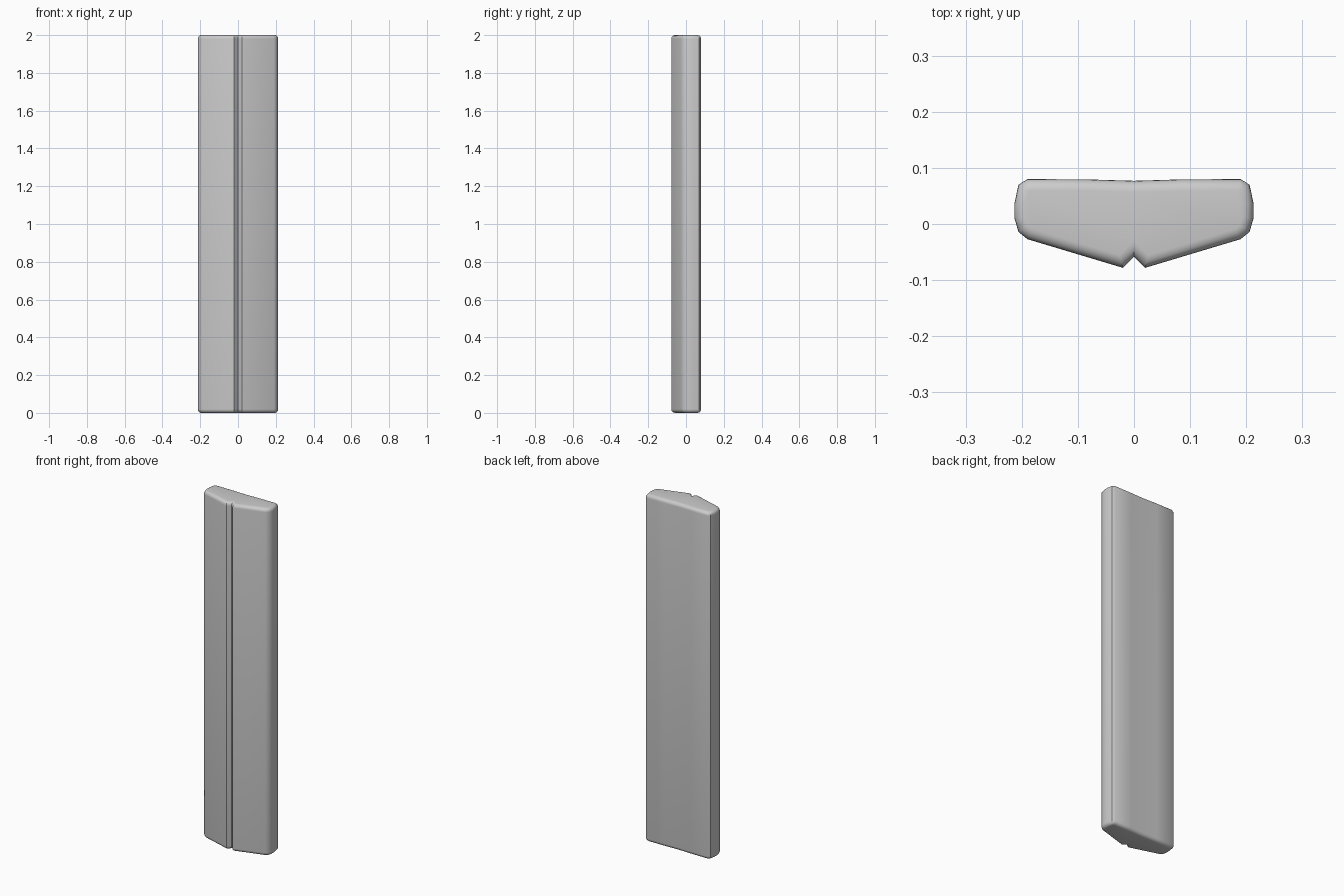
import bpy, bmesh, math
from mathutils import Vector

if "Cube" in bpy.data.objects:
    bpy.data.objects.remove(bpy.data.objects["Cube"])

# Right half of the cross-section, from the front groove round to the back centre
half = [(0, -0.058), (0.02, -0.078), (0.19, -0.027), (0.206, -0.014),
        (0.213, 0.01), (0.213, 0.037), (0.206, 0.07), (0.19, 0.08),
        (0.085, 0.0795), (0, 0.077)]
profile = [Vector(p) for p in half]
profile += [Vector((-x, y)) for x, y in reversed(half[1:-1])]


def inset(points, d):
    """Move each side of a counter-clockwise outline inward by d."""
    result = []
    for i, p in enumerate(points):
        a = (p - points[i - 1]).normalized()
        b = (points[(i + 1) % len(points)] - p).normalized()
        na, nb = Vector((-a.y, a.x)), Vector((-b.y, b.x))
        result.append(p + (na + nb) * d / (1 + na.dot(nb)))
    return result


# Stack of outlines with rounded edges at both ends
height, radius, steps = 2.0, 0.02, 5
levels = []
for i in range(steps + 1):
    t = math.pi / 2 * i / steps
    levels.append((radius * (1 - math.cos(t)), radius * (1 - math.sin(t))))
bottom = [(z, d) for z, d in levels]
top = [(height - z, d) for z, d in reversed(levels)]

bm = bmesh.new()
rings = [[bm.verts.new((p.x, p.y, z)) for p in inset(profile, d)]
         for z, d in bottom + top]
n = len(profile)
for lower, upper in zip(rings, rings[1:]):
    for i in range(n):
        j = (i + 1) % n
        bm.faces.new((lower[i], lower[j], upper[j], upper[i]))

# End caps, each in two halves either side of the groove
mid = len(half) - 1
for ring, flip in ((rings[0], True), (rings[-1], False)):
    for part in (ring[:mid + 1], ring[mid:] + ring[:1]):
        bm.faces.new(part[::-1] if flip else part)

mesh = bpy.data.meshes.new("grooved_plank")
bm.to_mesh(mesh)
bm.free()
plank = bpy.data.objects.new("grooved_plank", mesh)
bpy.context.collection.objects.link(plank)
bpy.context.view_layer.objects.active = plank
plank.select_set(True)
bpy.ops.object.shade_smooth_by_angle(angle=math.radians(40))
